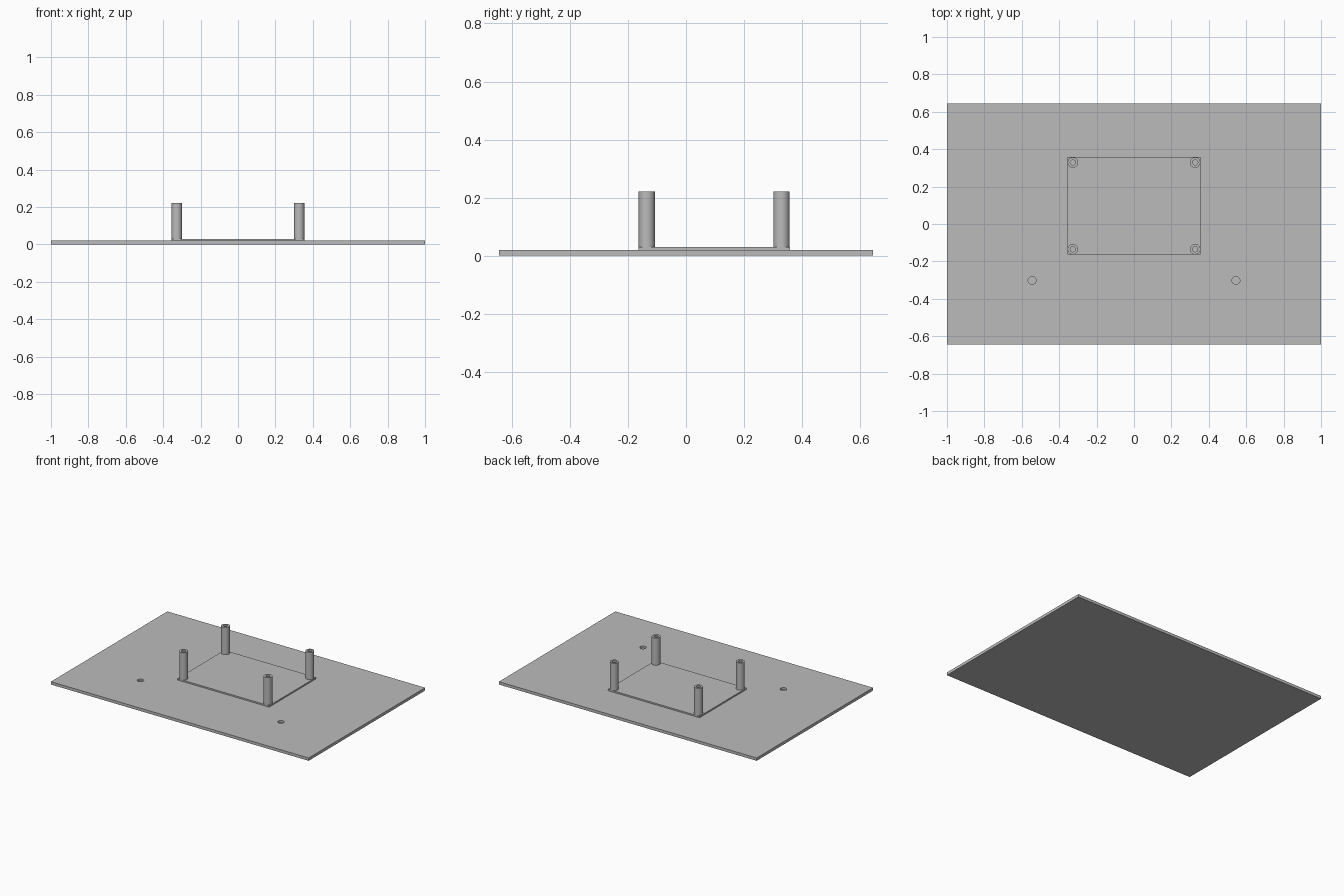
import bpy

cube = bpy.data.objects.get("Cube")
if cube:
    bpy.data.objects.remove(cube, do_unlink=True)

grey = bpy.data.materials.new("plain grey")
grey.use_nodes = True
colour = (0.5, 0.5, 0.5, 1)
grey.diffuse_color = colour
grey.node_tree.nodes["Principled BSDF"].inputs["Base Color"].default_value = colour


def slab(name, half_x, y0, y1, z0, z1):
    bpy.ops.mesh.primitive_cube_add(size=1, location=(0, (y0 + y1) / 2, (z0 + z1) / 2))
    obj = bpy.context.object
    obj.name = name
    obj.scale = (2 * half_x, y1 - y0, z1 - z0)
    bpy.ops.object.transform_apply(location=False, rotation=False)
    obj.data.materials.append(grey)
    return obj


def rod(name, x, y, radius, z0, z1):
    bpy.ops.mesh.primitive_cylinder_add(vertices=48, radius=radius, depth=z1 - z0,
                                        location=(x, y, (z0 + z1) / 2))
    obj = bpy.context.object
    obj.name = name
    obj.data.materials.append(grey)
    return obj


def drill(target, x, y, radius, z0, z1):
    cutter = rod(target.name + "_hole_cutter", x, y, radius, z0, z1)
    mod = target.modifiers.new("hole", "BOOLEAN")
    mod.object = cutter
    mod.solver = "EXACT"
    bpy.context.view_layer.objects.active = target
    bpy.ops.object.modifier_apply(modifier=mod.name)
    bpy.data.objects.remove(cutter, do_unlink=True)


# Base sheet with two blind holes near the front
base = slab("base_plate", 1, -0.645, 0.645, 0, 0.02)
for x in (-0.545, 0.545):
    drill(base, x, -0.302, 0.021, 0.006, 0.05)

# Thin raised mounting pad
slab("mounting_pad", 0.356, -0.163, 0.358, 0.02, 0.03)

# Four hollow standoffs at the pad corners
for side, x in (("right", -0.327), ("left", 0.327)):
    for end, y in (("front", -0.135), ("back", 0.329)):
        post = rod(f"{end}_{side}_standoff", x, y, 0.028, 0.029, 0.221)
        drill(post, x, y, 0.014, 0.035, 0.3)
        bpy.ops.object.select_all(action="DESELECT")
        post.select_set(True)
        bpy.context.view_layer.objects.active = post
        bpy.ops.object.shade_smooth_by_angle()
